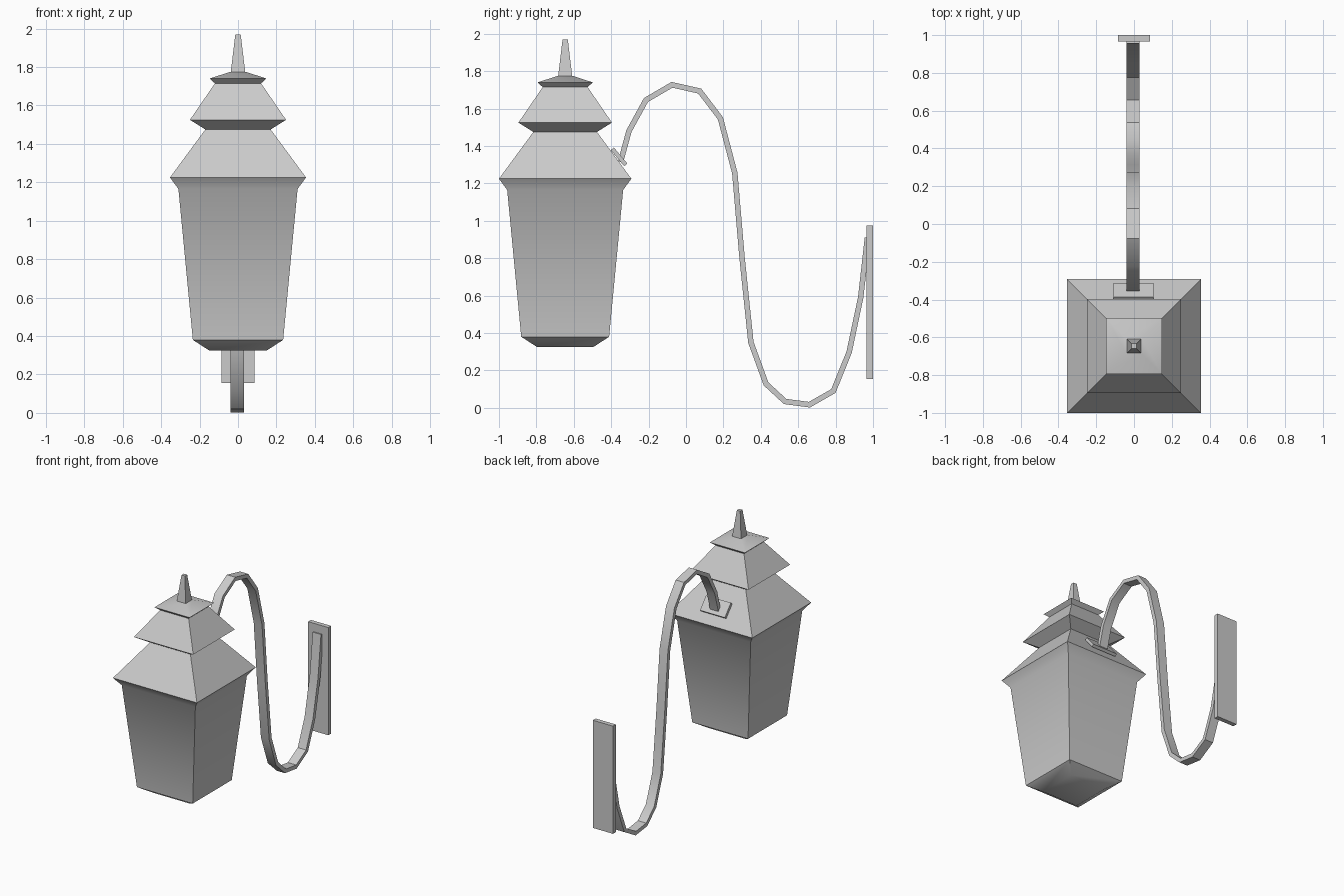
import bpy, bmesh, math
from mathutils import Vector

if "Cube" in bpy.data.objects:
    bpy.data.objects.remove(bpy.data.objects["Cube"])


def finish(name, bm, smooth=None):
    bmesh.ops.recalc_face_normals(bm, faces=bm.faces)
    mesh = bpy.data.meshes.new(name)
    bm.to_mesh(mesh)
    bm.free()
    obj = bpy.data.objects.new(name, mesh)
    bpy.context.collection.objects.link(obj)
    if smooth:
        bpy.ops.object.select_all(action='DESELECT')
        obj.select_set(True)
        bpy.context.view_layer.objects.active = obj
        bpy.ops.object.shade_smooth_by_angle(angle=math.radians(smooth))
    return obj


def skin(name, rings, smooth=None):
    """Bridge four-cornered rings into a closed shape."""
    bm = bmesh.new()
    rings = [[bm.verts.new(p) for p in ring] for ring in rings]
    for a, b in zip(rings, rings[1:]):
        for i in range(4):
            j = (i + 1) % 4
            bm.faces.new((a[i], a[j], b[j], b[i]))
    bm.faces.new(rings[0])
    bm.faces.new(rings[-1])
    return finish(name, bm, smooth)


def box(name, size, location, tilt=0):
    bm = bmesh.new()
    bmesh.ops.create_cube(bm, size=1)
    bmesh.ops.scale(bm, vec=size, verts=bm.verts)
    obj = finish(name, bm)
    obj.location = location
    obj.rotation_euler.x = tilt
    return obj


CORNERS = [(-1, -1), (1, -1), (1, 1), (-1, 1)]
LANTERN_Y = -0.646


def square_loft(name, profile, smooth=None):
    return skin(name, [[(sx * h, LANTERN_Y + sy * h, z) for sx, sy in CORNERS]
                       for h, z in profile], smooth)


# Lantern body with three tiered roofs: (half width, height)
square_loft("lantern", [
    (0.15, 0.325), (0.235, 0.38), (0.31, 1.165), (0.354, 1.225),
    (0.17, 1.475), (0.25, 1.525), (0.12, 1.715), (0.148, 1.74), (0.04, 1.775)], 40)

# Finial
square_loft("finial", [(0.038, 1.77), (0.014, 1.97)])

# Curved arm: flat bar swept along a path in the y-z plane
path = [Vector(p) for p in [
    (-0.35, 1.315), (-0.305, 1.48), (-0.214, 1.646), (-0.075, 1.727),
    (0.073, 1.694), (0.184, 1.548), (0.261, 1.255), (0.300, 0.80),
    (0.347, 0.35), (0.428, 0.128), (0.53, 0.034), (0.66, 0.017),
    (0.788, 0.09), (0.872, 0.297), (0.934, 0.59), (0.97, 0.91)]]
HALF_WIDTH, HALF_THICK, ARM_X = 0.035, 0.0145, -0.005
rings = []
for i, p in enumerate(path):
    d_in = (p - path[max(i - 1, 0)]).normalized()
    d_out = (path[min(i + 1, len(path) - 1)] - p).normalized()
    t = (d_in + d_out).normalized()
    miter = t.dot(d_out if d_out.length else d_in)
    n = Vector((-t.y, t.x)) * HALF_THICK / miter
    rings.append([(ARM_X + sx * HALF_WIDTH, p.x + sn * n.x, p.y + sn * n.y)
                  for sx, sn in CORNERS])
skin("curved_arm", rings, 35)

# Wall plate and the small tilted plate joining the arm to the roof
box("wall_plate", (0.17, 0.034, 0.82), (0, 0.983, 0.565))
box("roof_mount", (0.21, 0.112, 0.022), (-0.003, -0.358, 1.342), math.radians(-50))
